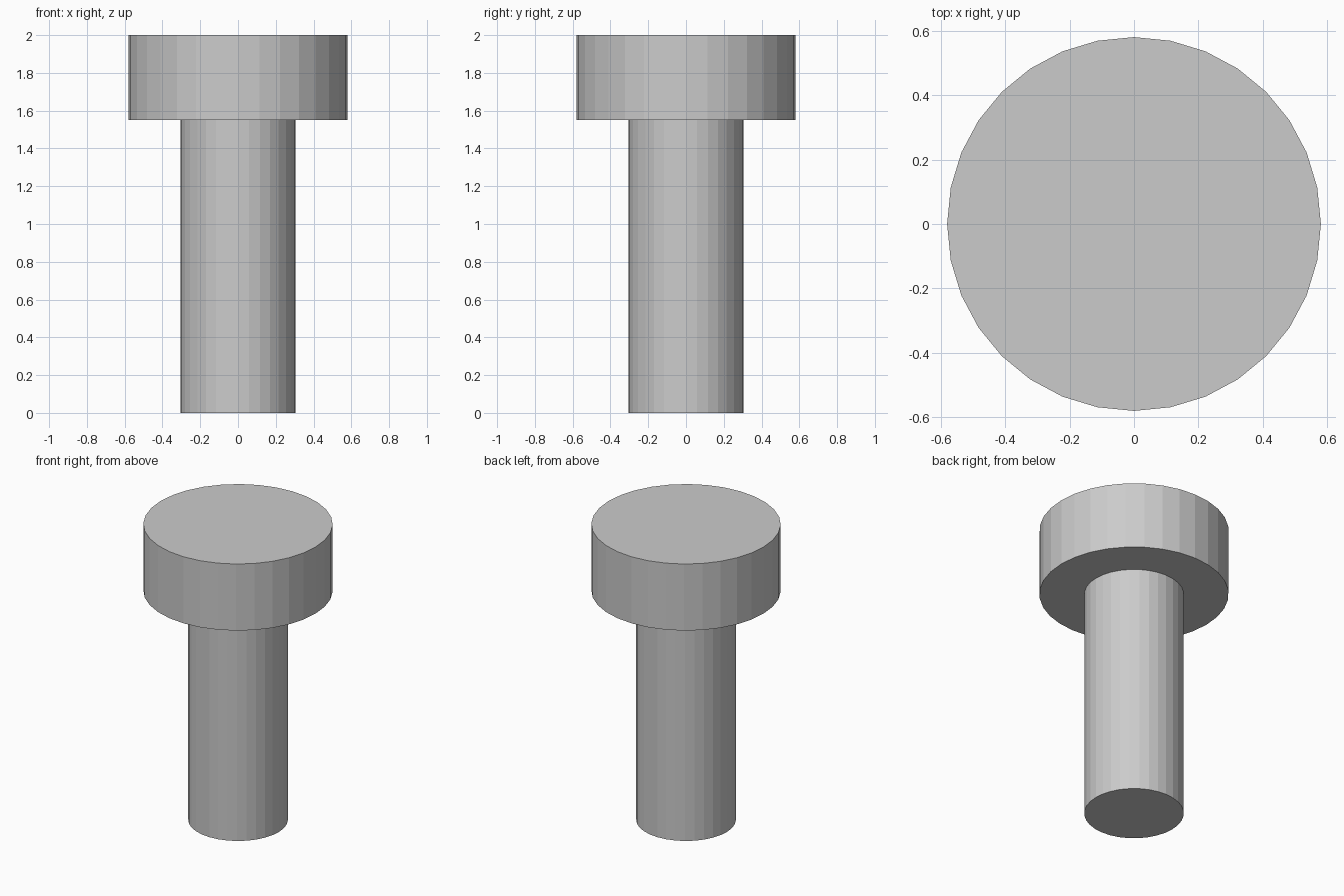
import bpy

if "Cube" in bpy.data.objects:
    bpy.data.objects.remove(bpy.data.objects["Cube"])

SIDES = 32


def cylinder(name, radius, bottom, top):
    """Flat-shaded upright cylinder between two heights."""
    bpy.ops.mesh.primitive_cylinder_add(
        vertices=SIDES, radius=radius, depth=top - bottom,
        location=(0, 0, (bottom + top) / 2))
    obj = bpy.context.object
    obj.name = name
    return obj


# Long plain shank
cylinder("shank", 0.305, 0.0, 1.55)

# Wide round head
cylinder("head", 0.58, 1.55, 2.0)
